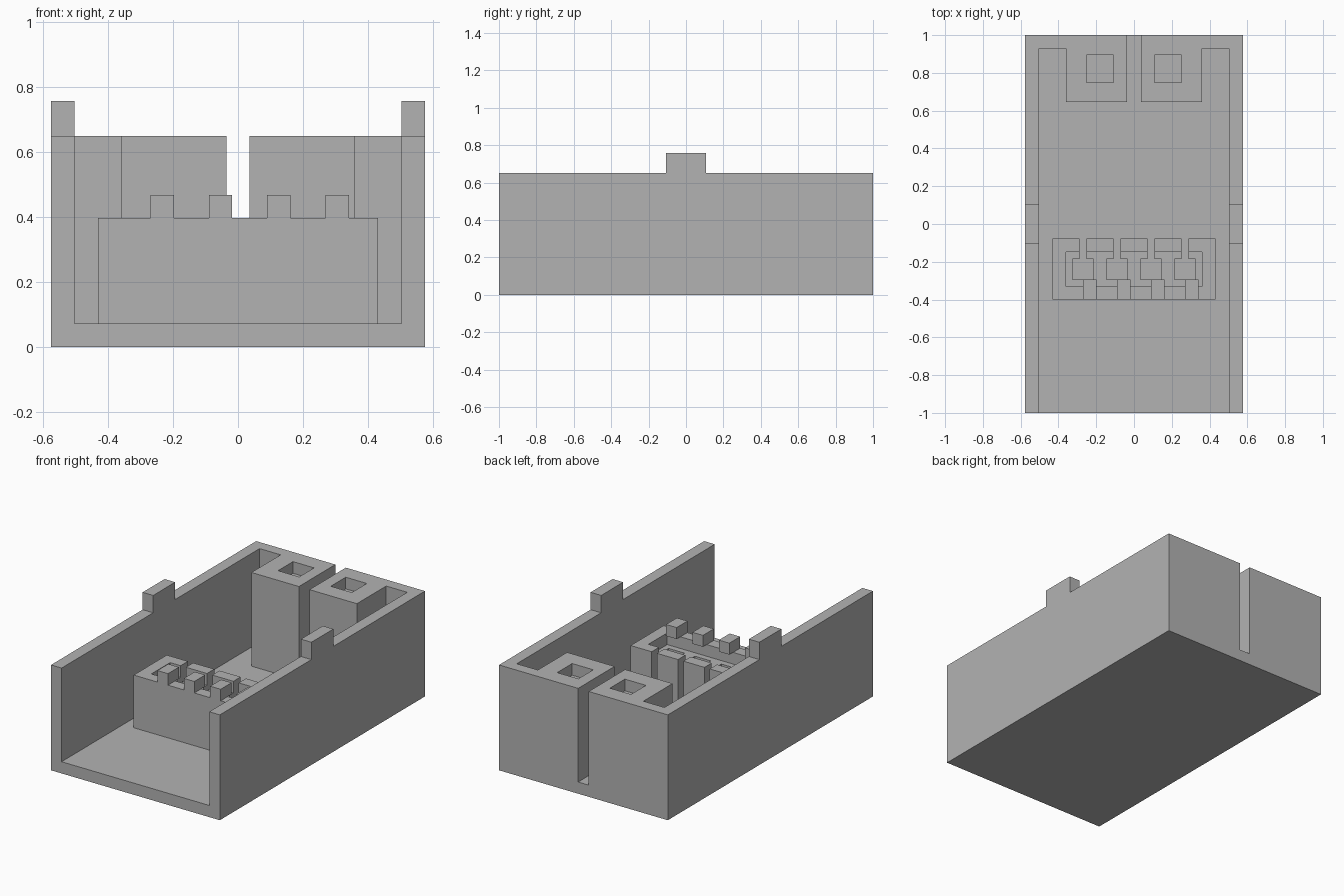
import bpy
import bmesh
from mathutils import Vector

cube = bpy.data.objects.get("Cube")
if cube:
    bpy.data.objects.remove(cube, do_unlink=True)

grey = bpy.data.materials.new("plain_grey")
grey.use_nodes = True
colour = (0.45, 0.45, 0.45, 1)
grey.diffuse_color = colour
grey.node_tree.nodes["Principled BSDF"].inputs["Base Color"].default_value = colour

HALF_W, WALL, FLOOR, RIM = 0.576, 0.072, 0.072, 0.65
INNER = HALF_W - WALL


def prism(name, outline, offset):
    """Extrude a closed 3D outline along an offset vector."""
    bm = bmesh.new()
    face = bm.faces.new([bm.verts.new(p) for p in outline])
    ext = bmesh.ops.extrude_face_region(bm, geom=[face])
    verts = [g for g in ext["geom"] if isinstance(g, bmesh.types.BMVert)]
    bmesh.ops.translate(bm, verts=verts, vec=Vector(offset))
    bmesh.ops.recalc_face_normals(bm, faces=bm.faces)
    mesh = bpy.data.meshes.new(name)
    bm.to_mesh(mesh)
    bm.free()
    mesh.materials.append(grey)
    obj = bpy.data.objects.new(name, mesh)
    bpy.context.collection.objects.link(obj)
    return obj


def plan(name, points, z0, z1):
    return prism(name, [(x, y, z0) for x, y in points], (0, 0, z1 - z0))


def box(name, x0, x1, y0, y1, z0, z1):
    return plan(name, [(x0, y0), (x1, y0), (x1, y1), (x0, y1)], z0, z1)


def cut(target, cutter):
    """Subtract the cutter, apply the result and discard the cutter."""
    mod = target.modifiers.new("cut", "BOOLEAN")
    mod.operation, mod.solver, mod.object = "DIFFERENCE", "EXACT", cutter
    bpy.context.view_layer.update()
    graph = bpy.context.evaluated_depsgraph_get()
    mesh = bpy.data.meshes.new_from_object(target.evaluated_get(graph))
    target.modifiers.clear()
    target.data = mesh
    bpy.data.objects.remove(cutter, do_unlink=True)


# Tray: side profile with a raised tab, extruded across the width
half = [(1, 0), (1, RIM), (0.107, RIM), (0.107, 0.757)]
profile = half + [(-y, z) for y, z in reversed(half)]
tray = prism("tray", [(-HALF_W, y, z) for y, z in profile], (2 * HALF_W, 0, 0))

# Cavity, open at the front, leaving two rear pillars with a slot between
half = [(INNER, -1.1), (INNER, 0.93), (0.36, 0.93), (0.36, 0.645),
        (0.036, 0.645), (0.036, 1.1)]
cavity = half + [(-x, y) for x, y in reversed(half)]
cut(tray, plan("cavity_cutter", cavity, FLOOR, 0.9))

# Square sockets in the pillar tops
for side in (-1, 1):
    c = side * 0.18
    cut(tray, box("socket_cutter", c - 0.072, c + 0.072, 0.75, 0.896, RIM - 0.072, 0.8))

# Connector block with a shallow pocket
TOP = 0.397
block = box("connector_block", -0.432, 0.432, -0.4, -0.077, FLOOR, TOP)
cut(block, box("pocket_cutter", -0.36, 0.36, -0.331, -0.148, TOP - 0.072, 0.5))

# Keyhole channels open to the back, each with a retaining tooth in front
for i in range(4):
    c = -0.27 + 0.18 * i
    half = [(0.018, 0), (0.018, -0.184), (0.055, -0.184), (0.055, -0.294)]
    keyhole = [(c + x, y) for x, y in half] + [(c - x, y) for x, y in reversed(half)]
    cut(block, plan("channel_cutter", keyhole, 0, 0.5))
    box(f"tooth_{i + 1}", c, c + 0.072, -0.4, -0.294, TOP, 0.468)
